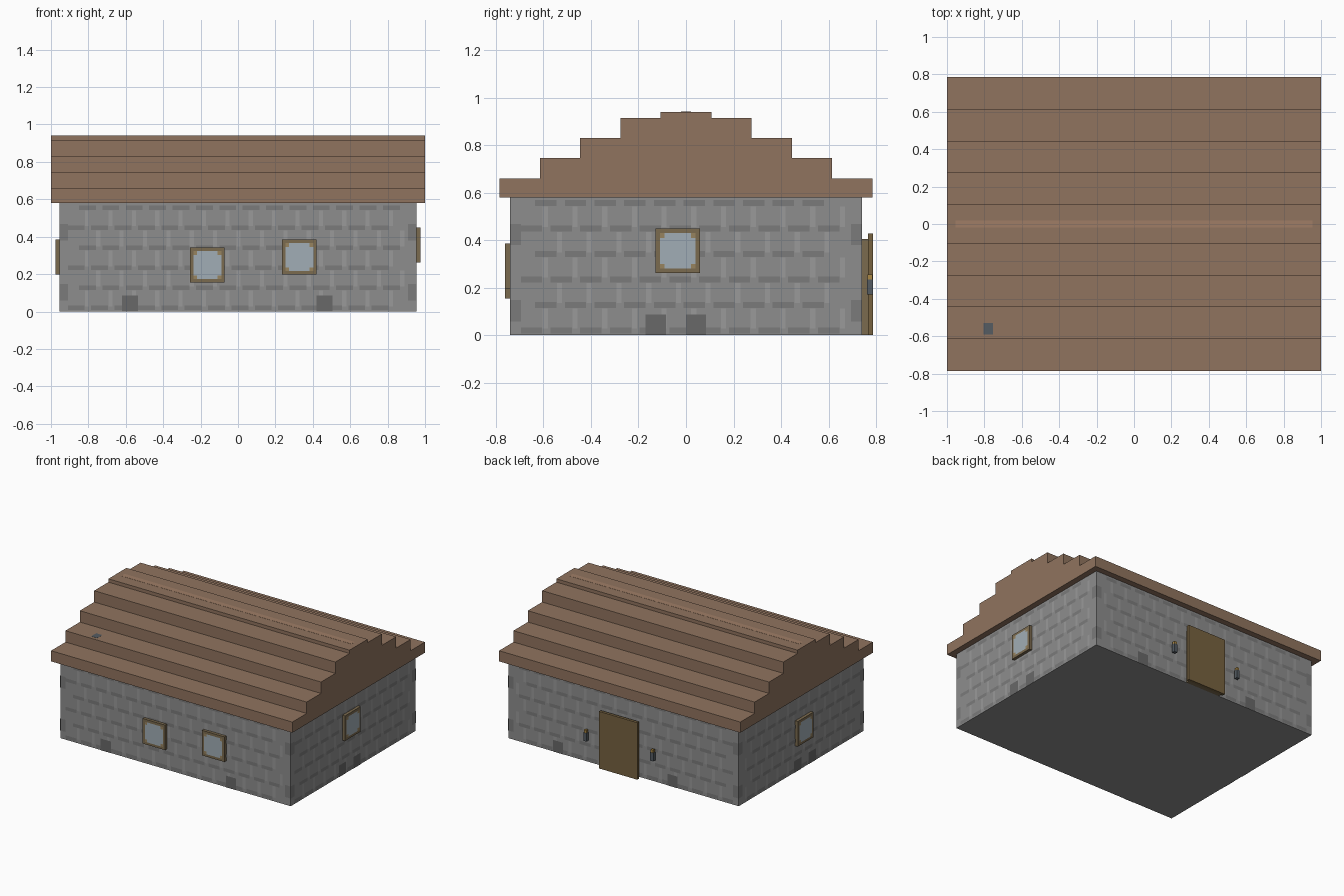
import bpy, bmesh

if "Cube" in bpy.data.objects:
    bpy.data.objects.remove(bpy.data.objects["Cube"])

HX, HY, HZ = 0.955, 0.74, 0.58      # wall half sizes and height


def material(name, r, g, b):
    m = bpy.data.materials.new(name)
    m.diffuse_color = tuple((c / 255) ** 2.2 for c in (r, g, b)) + (1,)
    m.use_nodes = True
    m.node_tree.nodes["Principled BSDF"].inputs["Base Color"].default_value = m.diffuse_color
    return m


STONE = material("stone", 140, 140, 140)
DARK = material("dark_stone", 122, 122, 122)
LIGHT = material("light_stone", 152, 152, 152)
PATCH = material("patch_stone", 104, 104, 104)
ROOF = material("roof_wood", 143, 115, 95)
RIDGE = material("ridge_wood", 158, 125, 102)
FRAME = material("frame_wood", 122, 106, 80)
CORNER = material("corner_wood", 150, 130, 95)
GLASS = material("glass", 160, 172, 180)
DOOR = material("door_wood", 118, 98, 66)
IRON = material("iron", 85, 92, 98)
GOLD = material("brass", 170, 135, 70)


def finish(name, bm, mat):
    me = bpy.data.meshes.new(name)
    bm.to_mesh(me)
    bm.free()
    ob = bpy.data.objects.new(name, me)
    me.materials.append(mat)
    bpy.context.collection.objects.link(ob)
    return ob


def box(name, x, y, z, mat):
    bm = bmesh.new()
    bmesh.ops.create_cube(bm, size=1)
    for v in bm.verts:
        v.co = [a[0] if c < 0 else a[1] for c, a in zip(v.co, (x, y, z))]
    return finish(name, bm, mat)


def extrude_x(name, profile, x0, x1, mat):
    bm = bmesh.new()
    f = bm.faces.new([bm.verts.new((x0, y, z)) for y, z in profile])
    res = bmesh.ops.extrude_face_region(bm, geom=[f])
    new = [g for g in res["geom"] if isinstance(g, bmesh.types.BMVert)]
    bmesh.ops.translate(bm, verts=new, vec=(x1 - x0, 0, 0))
    bmesh.ops.recalc_face_normals(bm, faces=bm.faces)
    return finish(name, bm, mat)


# u runs along world x (front/back) or world y (sides), d points out of the wall
def on_wall(wall, u, z, d):
    return {"front": (u, -HY - d, z), "back": (u, HY + d, z),
            "right": (HX + d, u, z), "left": (-HX - d, u, z)}[wall]


def wall_box(name, wall, u, z, d, mat):
    a, b = on_wall(wall, u[0], z[0], d[0]), on_wall(wall, u[1], z[1], d[1])
    return box(name, *[sorted(p) for p in zip(a, b)], mat)


def inlay(name, wall, rects, d, mat):
    bm = bmesh.new()
    for u0, u1, z0, z1 in rects:
        pts = [(u0, z0), (u1, z0), (u1, z1), (u0, z1)]
        if wall in ("back", "left"):
            pts.reverse()
        bm.faces.new([bm.verts.new(on_wall(wall, u, z, d)) for u, z in pts])
    return finish(name, bm, mat)


def window(name, wall, u, z):
    wall_box(name + "_frame", wall, (u - .093, u + .093), (z - .094, z + .094), (0, .022), FRAME)
    a, b = .075, .055
    inlay(name + "_glass", wall, [(u - b, u + b, z - a, z + a), (u - a, u - b, z - b, z + b),
                                  (u + b, u + a, z - b, z + b)], .023, GLASS)
    inlay(name + "_corners", wall, [(min(u + s * a, u + s * b), max(u + s * a, u + s * b),
                                     min(z + t * a, z + t * b), max(z + t * a, z + t * b))
                                    for s in (-1, 1) for t in (-1, 1)], .023, CORNER)


# Stone body
box("walls", (-HX, HX), (-HY, HY), (0, HZ), STONE)

# Painted stonework: dark bed bands, light upright joints, corner stones
for wall, half in (("front", HX), ("back", HX), ("right", HY), ("left", HY)):
    bands, joints, quoins = [], [], []
    edge = half - .045
    for row in range(6):
        z = .008 + row * .107
        u = -edge + (row % 2) * .06
        while u + .08 < edge:
            bands.append((u, u + .09, z, z + .025))
            if row < 5:
                joints.append((u + .092, u + .114, z + .02, z + .105))
            u += .125
        if row % 3 == 0:
            quoins += [(-half, -edge, z + .05, min(z + .14, HZ)), (edge, half, z + .05, min(z + .14, HZ))]
    inlay(wall + "_bed_bands", wall, bands, .001, DARK)
    inlay(wall + "_joints", wall, joints, .001, LIGHT)
    inlay(wall + "_corner_stones", wall, quoins[:4], .001, DARK)

# Dark stones at the foot of the walls
for wall, us in (("front", (-.62, .42)), ("back", (-.45, .5)),
                 ("right", (-.17, 0)), ("left", (-.17, 0))):
    inlay(wall + "_foot_stones", wall, [(u, u + .085, 0, .087) for u in us], .002, PATCH)

# Stepped roof
half_profile = []
bottom = HZ
for y, top in ((.785, .66), (.615, .745), (.445, .83), (.275, .915), (.107, .94)):
    half_profile += [(y, bottom), (y, top)]
    bottom = top
extrude_x("stepped_roof", half_profile + [(-y, z) for y, z in reversed(half_profile)], -1, 1, ROOF)
box("ridge_strip", (-.955, .955), (-.02, .02), (.938, .941), RIDGE)
box("roof_patch", (-.805, -.755), (-.59, -.53), (.743, .746), IRON).location.z = 0

# Windows
window("front_window_a", "front", -.164, .248)
window("front_window_b", "front", .328, .291)
window("right_window", "right", -.035, .355)
window("left_window", "left", -.022, .291)

# Back door: inner panel and outer slab
wall_box("door_panel", "back", (-.13, .155), (0, .405), (0, .025), FRAME)
wall_box("door_slab", "back", (-.147, .172), (0, .427), (.025, .046), DOOR)

# Wall lanterns either side of the door
for side, u in (("left", .288), ("right", -.266)):
    wall_box(side + "_lantern", "back", (u - .013, u + .013), (.172, .235), (.022, .046), IRON)
    wall_box(side + "_lantern_cap", "back", (u - .01, u + .01), (.235, .255), (.024, .044), GOLD)
